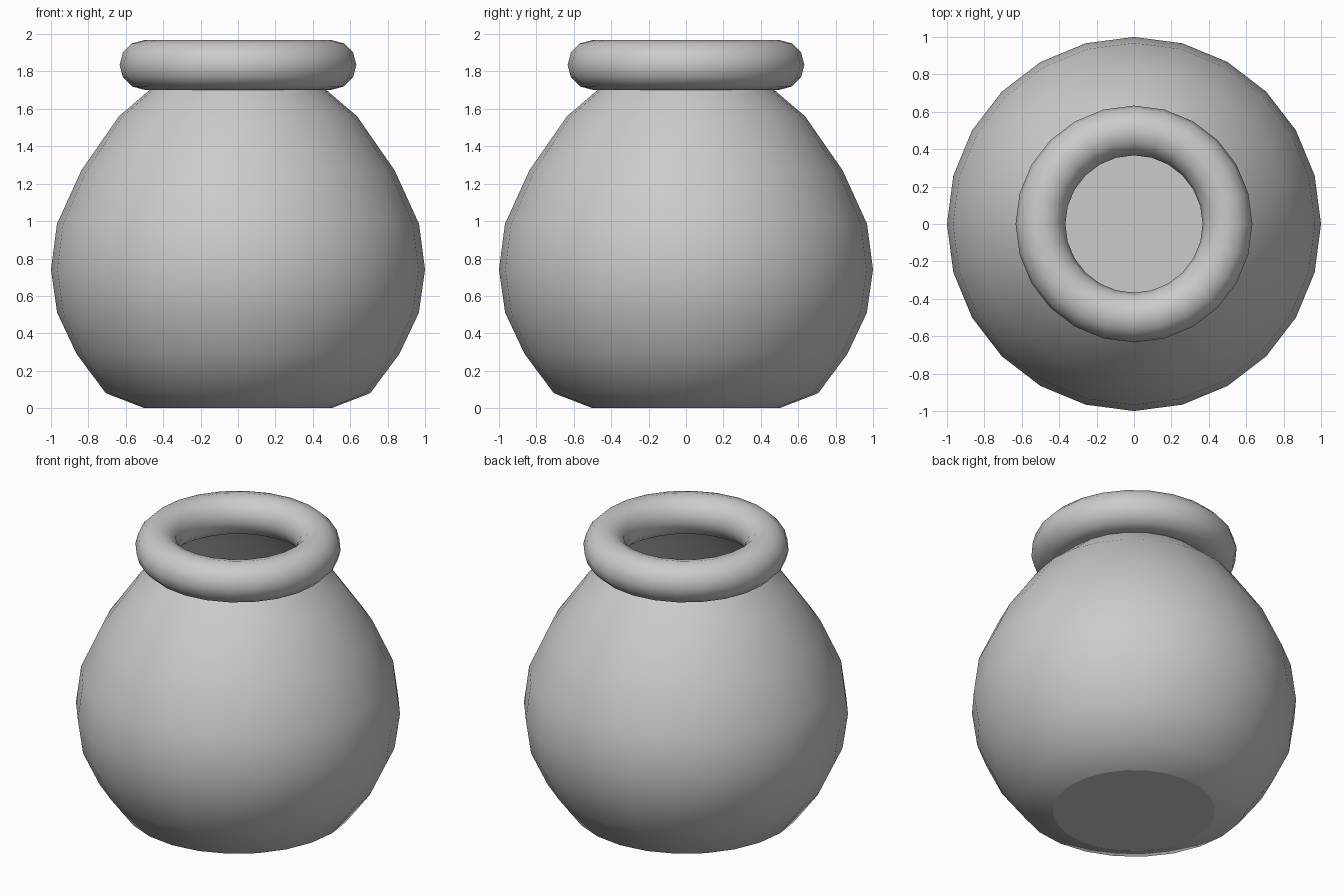
import bpy, bmesh
from math import cos, sin, tau

if "Cube" in bpy.data.objects:
    bpy.data.objects.remove(bpy.data.objects["Cube"])

SIDES = 24


def lathe(name, profile):
    """Spin (radius, z) points round the z axis; the first ring is capped as the base."""
    bm = bmesh.new()
    rings = [[bm.verts.new((r * cos(tau * i / SIDES), r * sin(tau * i / SIDES), z))
              for i in range(SIDES)] for r, z in profile]
    bm.faces.new(rings[0][::-1])
    for lower, upper in zip(rings, rings[1:]):
        for i in range(SIDES):
            j = (i + 1) % SIDES
            bm.faces.new((lower[i], lower[j], upper[j], upper[i]))
    mesh = bpy.data.meshes.new(name)
    bm.to_mesh(mesh)
    bm.free()
    obj = bpy.data.objects.new(name, mesh)
    bpy.context.collection.objects.link(obj)
    # Smooth wall, flat base with a crisp edge
    for p in mesh.polygons:
        p.use_smooth = len(p.vertices) == 4
    return obj


# Hollow pot body, open at the neck
lathe("pot_body", [(0.50, 0.0), (0.707, 0.08), (0.863, 0.29), (0.967, 0.51), (1.0, 0.74),
                   (0.968, 0.985), (0.838, 1.27), (0.637, 1.56), (0.45, 1.72)])

# Thick rounded rim
bpy.ops.mesh.primitive_torus_add(location=(0, 0, 1.835), major_radius=0.5, minor_radius=0.133,
                                 major_segments=SIDES, minor_segments=12)
rim = bpy.context.object
rim.name = "rim"
bpy.ops.object.shade_smooth()
